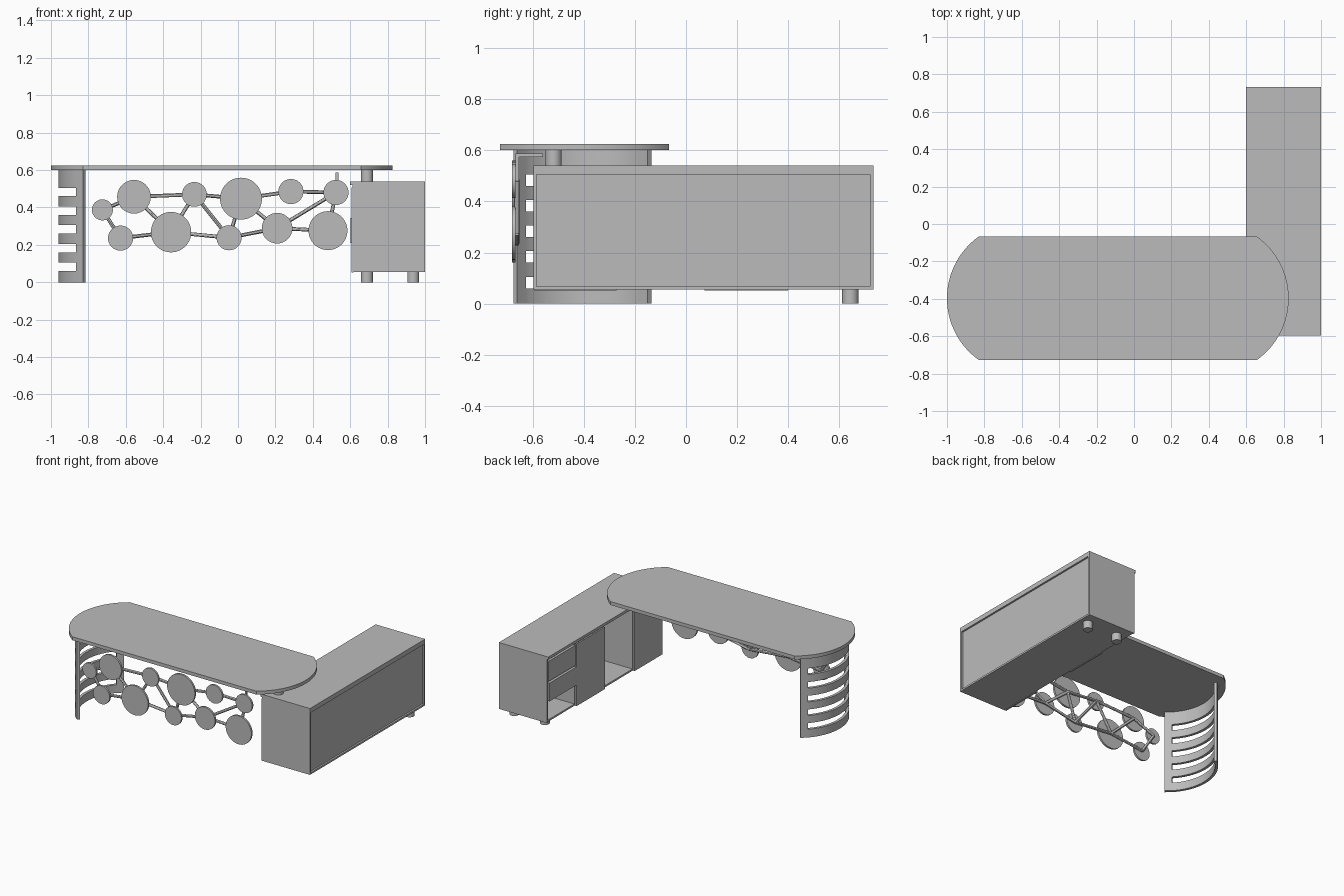
import bpy, bmesh, math
from mathutils import Vector

if "Cube" in bpy.data.objects:
    bpy.data.objects.remove(bpy.data.objects["Cube"])

grey = bpy.data.materials.new("light_grey")
grey.use_nodes = True
grey.diffuse_color = (0.5, 0.5, 0.5, 1)
grey.node_tree.nodes["Principled BSDF"].inputs["Base Color"].default_value = (0.5, 0.5, 0.5, 1)


def add(name, bm, smooth=False):
    bmesh.ops.recalc_face_normals(bm, faces=bm.faces)
    mesh = bpy.data.meshes.new(name)
    bm.to_mesh(mesh)
    bm.free()
    mesh.materials.append(grey)
    ob = bpy.data.objects.new(name, mesh)
    bpy.context.collection.objects.link(ob)
    if smooth:
        bpy.ops.object.select_all(action='DESELECT')
        ob.select_set(True)
        bpy.context.view_layer.objects.active = ob
        bpy.ops.object.shade_smooth_by_angle(angle=math.radians(30))
    return ob


def box(name, x, y, z):
    bm = bmesh.new()
    bmesh.ops.create_cube(bm, size=1)
    for v in bm.verts:
        v.co = [lo + (c + 0.5) * (hi - lo) for c, (lo, hi) in zip(v.co, (x, y, z))]
    return add(name, bm)


def rod(name, a, b, radius, sides=32):
    a, b = Vector(a), Vector(b)
    bm = bmesh.new()
    bmesh.ops.create_cone(bm, cap_ends=True, segments=sides, radius1=radius,
                          radius2=radius, depth=(b - a).length)
    turn = (b - a).to_track_quat('Z', 'Y')
    for v in bm.verts:
        v.co = turn @ v.co + (a + b) / 2
    return add(name, bm, True)


# Desk top: straight long edges with bowed ends
mid_y, arc_r = -0.397, 0.405
half = math.asin(0.33 / arc_r)
outline = []
for side, tip in ((1, 0.827), (-1, -1.0)):
    for i in range(33):
        t = half * (i / 16 - 1)
        outline.append((tip - side * arc_r * (1 - math.cos(t)), mid_y + side * arc_r * math.sin(t)))
bm = bmesh.new()
face = bm.faces.new([bm.verts.new((x, y, 0.6)) for x, y in outline])
up = bmesh.ops.extrude_face_region(bm, geom=[face])
bmesh.ops.translate(bm, vec=(0, 0, 0.025), verts=[v for v in up['geom'] if isinstance(v, bmesh.types.BMVert)])
add("desk_top", bm, True)

# Curved leg panel with five slots
angles = [math.radians(d) for d in [-51.5] + [-43 + 86 * i / 28 for i in range(29)] + [51.5]]
levels = [0] + [0.06 + 0.1 * (i // 2) + 0.045 * (i % 2) for i in range(10)] + [0.6]
bm = bmesh.new()
grid = [[bm.verts.new((-0.615 - 0.345 * math.cos(a), -0.405 + 0.345 * math.sin(a), z))
         for a in angles] for z in levels]
for r in range(len(levels) - 1):
    for c in range(len(angles) - 1):
        slot = r % 2 == 1 and 0 < c < len(angles) - 2
        if not slot:
            bm.faces.new((grid[r][c], grid[r][c + 1], grid[r + 1][c + 1], grid[r + 1][c]))
leg = add("curved_leg", bm)
# Give the panel its thickness towards the inside of the curve
probe = leg.data.polygons[0]
outward = probe.normal.dot(probe.center - Vector((-0.615, -0.405, probe.center.z))) > 0
mod = leg.modifiers.new("thickness", 'SOLIDIFY')
mod.thickness = 0.02
mod.offset = -1 if outward else 1
bpy.ops.object.select_all(action='DESELECT')
leg.select_set(True)
bpy.context.view_layer.objects.active = leg
bpy.ops.object.modifier_apply(modifier="thickness")
bpy.ops.object.shade_smooth_by_angle(angle=math.radians(30))

# Decorative front screen: discs (x, z, radius) joined by thin rods
discs = [(-.725, .387, .056), (-.556, .457, .09), (-.628, .236, .067), (-.358, .268, .108),
         (-.233, .47, .066), (-.048, .238, .067), (.016, .447, .112), (.209, .289, .082),
         (.283, .485, .067), (.481, .276, .104), (.524, .48, .067)]
for x, z, r in discs:
    rod("screen_disc", (x, -0.681, z), (x, -0.667, z), r, 48)
links = "01 02 23 13 14 34 35 46 45 56 57 67 68 8a 7a 79 9a"
for pair in links.split():
    a, b = (discs[int(k, 16)] for k in pair)
    rod("screen_rod", (a[0], -0.662, a[1]), (b[0], -0.662, b[1]), 0.01, 12)

# Bracket hanging the screen from the desk top
box("bracket_arm", (.522, .536), (-.667, -.56), (.573, .588))
box("bracket_drop", (.522, .536), (-.667, -.653), (.48, .588))

# Side cabinet carcass
back, front = 0.733, -0.597
box("cabinet_top", (.6, 1), (front, back), (.52, .54))
box("cabinet_subtop", (.617, 1), (front, back), (.506, .52))
box("cabinet_bottom", (.617, 1), (front, back), (.055, .068))
box("cabinet_outer_panel", (.975, .987), (front + .013, back - .013), (.068, .506))
for y in (front, back - .013):
    box("cabinet_end", (.612, 1), (y, y + .013), (.055, .52))
for y in (.4, .07, -.27):
    box("cabinet_divider", (.617, .975), (y - .007, y + .007), (.068, .506))

# Doors and drawers on the inner side
for lo, hi in ((.072, .398), (-.592, -.272)):
    box("door", (.606, .617), (lo, hi), (.052, .506))
box("upper_drawer", (.609, .96), (.408, .718), (.352, .5))
box("lower_drawer", (.601, .95), (.408, .718), (.21, .343))

# Feet and the post carrying the desk top
for x in (.69, .937):
    rod("foot", (x, .643, 0), (x, .643, .055), .032)
rod("desk_post", (.69, -.518, .54), (.69, -.518, .6), .032)
